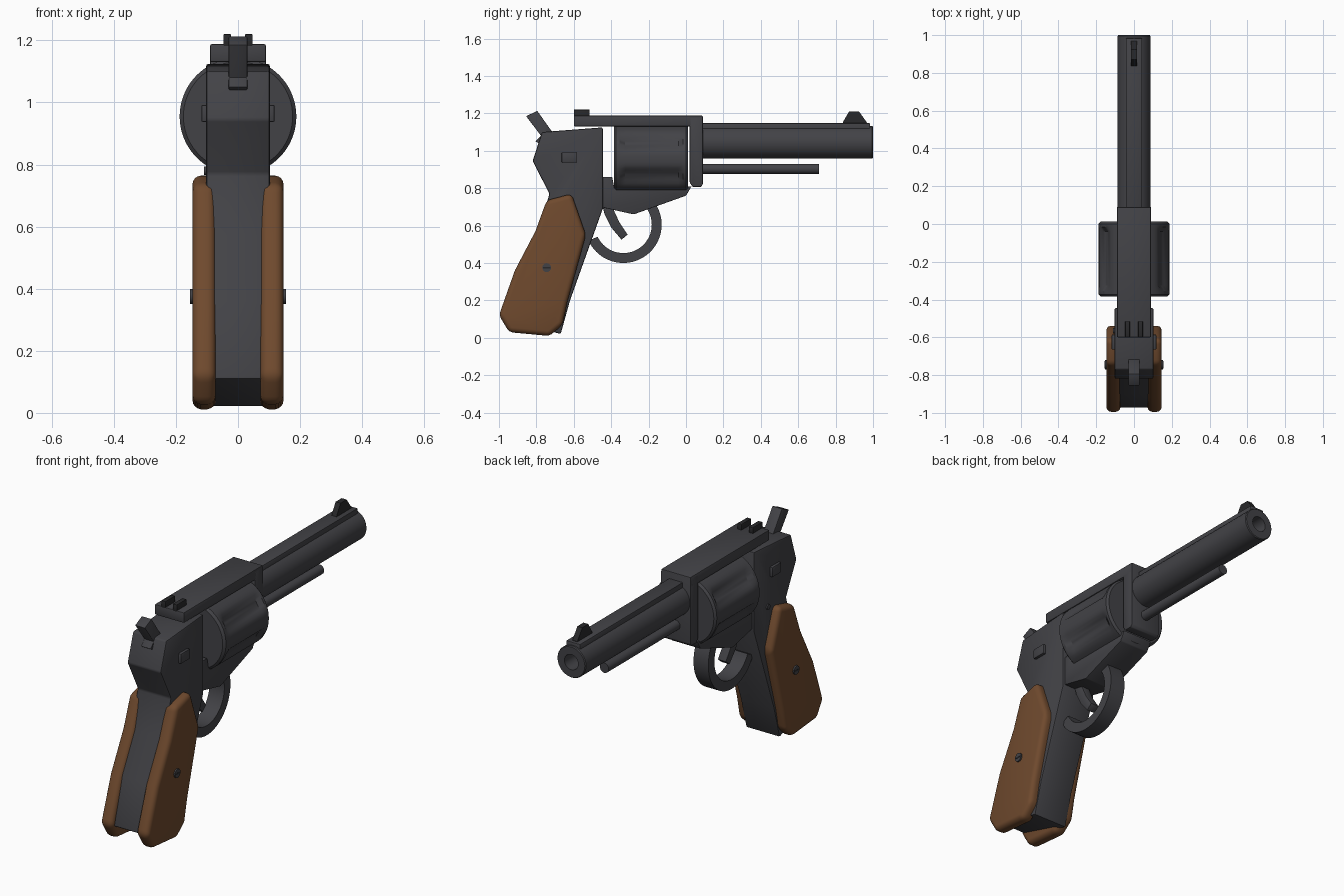
import bpy, bmesh, math
from mathutils import Matrix

if "Cube" in bpy.data.objects:
    bpy.data.objects.remove(bpy.data.objects["Cube"])


def material(name, rgb):
    m = bpy.data.materials.new(name)
    m.use_nodes = True
    m.diffuse_color = (*rgb, 1)
    m.node_tree.nodes["Principled BSDF"].inputs["Base Color"].default_value = (*rgb, 1)
    return m


STEEL = material("dark steel", (0.055, 0.055, 0.062))
WOOD = material("brown wood", (0.16, 0.068, 0.027))
BLACK = material("blackened steel", (0.022, 0.022, 0.024))


def finish(name, bm, mat, bevel=0.0, segments=2):
    """Round the hard edges, then store the mesh as an object."""
    bmesh.ops.recalc_face_normals(bm, faces=bm.faces)
    if bevel:
        hard = [e for e in bm.edges if e.calc_face_angle(0) > 0.4]
        bmesh.ops.bevel(bm, geom=hard, offset=bevel, segments=segments,
                        profile=0.5, affect='EDGES', clamp_overlap=True)
    mesh = bpy.data.meshes.new(name)
    bm.to_mesh(mesh)
    bm.free()
    mesh.materials.append(mat)
    obj = bpy.data.objects.new(name, mesh)
    bpy.context.collection.objects.link(obj)
    bpy.ops.object.select_all(action='DESELECT')
    obj.select_set(True)
    bpy.context.view_layer.objects.active = obj
    bpy.ops.object.shade_smooth_by_angle(angle=math.radians(35))
    return obj


def plate(name, outline, x0, x1, mat=STEEL, bevel=0.0, segments=2):
    """Extrude a side outline of (y, z) points from x0 to x1."""
    bm = bmesh.new()
    face = bm.faces.new([bm.verts.new((x0, y, z)) for y, z in outline])
    ext = bmesh.ops.extrude_face_region(bm, geom=[face])
    moved = [v for v in ext["geom"] if isinstance(v, bmesh.types.BMVert)]
    bmesh.ops.translate(bm, verts=moved, vec=(x1 - x0, 0, 0))
    return finish(name, bm, mat, bevel, segments)


def box(name, y0, y1, z0, z1, x0, x1, mat=STEEL, bevel=0.0):
    return plate(name, [(y0, z0), (y1, z0), (y1, z1), (y0, z1)], x0, x1, mat, bevel)


def lathe(name, profile, z, sides=32, radius_rule=None, mat=STEEL):
    """Rings of (radius, y) around a lengthwise axis at height z, capped at both ends."""
    bm = bmesh.new()
    rings = []
    for i, (r, y) in enumerate(profile):
        ring = []
        for k in range(sides):
            a = math.tau * k / sides
            rr = radius_rule(i, r, a) if radius_rule else r
            ring.append(bm.verts.new((rr * math.cos(a), y, z + rr * math.sin(a))))
        rings.append(ring)
    for a, b in zip(rings, rings[1:]):
        for k in range(sides):
            j = (k + 1) % sides
            bm.faces.new((a[k], a[j], b[j], b[k]))
    bm.faces.new(rings[0])
    bm.faces.new(rings[-1])
    return finish(name, bm, mat)


def pin(name, y, z, radius, x0, x1, mat=STEEL):
    """Short round pin lying across the model."""
    bm = bmesh.new()
    place = Matrix.Translation(((x0 + x1) / 2, y, z)) @ Matrix.Rotation(math.pi / 2, 4, 'Y')
    bmesh.ops.create_cone(bm, cap_ends=True, segments=16, radius1=radius,
                          radius2=radius, depth=abs(x1 - x0), matrix=place)
    return finish(name, bm, mat)


# Rear frame, running down inside the grip
plate("rear_frame",
      [(-0.77, 1.1), (-0.445, 1.125), (-0.445, 0.69), (-0.62, 0.2), (-0.67, 0.02),
       (-0.975, 0.11), (-0.9, 0.36), (-0.79, 0.57), (-0.73, 0.77), (-0.82, 0.945)],
      -0.103, 0.103, bevel=0.008)

# Lower frame, front block and top strap around the cylinder window
plate("lower_frame",
      [(-0.46, 0.86), (-0.395, 0.86), (-0.385, 0.81), (0.03, 0.81), (0.0, 0.76),
       (-0.28, 0.66), (-0.46, 0.7)], -0.09, 0.09, bevel=0.004)
plate("front_block",
      [(0.02, 0.83), (0.035, 0.807), (0.08, 0.807), (0.09, 0.82), (0.09, 1.18), (0.02, 1.18)],
      -0.09, 0.09, bevel=0.004)
box("top_strap", -0.6, 0.09, 1.13, 1.188, -0.09, 0.09, bevel=0.006)


# Fluted cylinder: six shallow grooves between two plain rims
def flutes(ring, r, a):
    if ring not in (3, 4):
        return r
    offset = (a + math.pi / 6) % (math.pi / 3) - math.pi / 6
    distance = abs(abs(offset) - math.pi / 6)
    return r - 0.022 * max(0.0, 1 - (distance / 0.3) ** 2)


lathe("cylinder",
      [(0.176, -0.385), (0.188, -0.373), (0.188, -0.355), (0.188, -0.325),
       (0.188, -0.04), (0.188, -0.015), (0.188, 0.0), (0.178, 0.012)],
      0.955, sides=72, radius_rule=flutes)

# Barrel with open bore, top rib and ejector rod
lathe("barrel", [(0.087, 0.08), (0.087, 0.995), (0.083, 1.0), (0.042, 1.0), (0.04, 0.6)], 1.045)
box("barrel_rib", 0.08, 0.985, 1.09, 1.148, -0.043, 0.043, bevel=0.006)
lathe("ejector_rod", [(0.027, 0.08), (0.027, 0.712)], 0.903, sides=20)

# Sights
plate("front_sight", [(0.835, 1.14), (0.84, 1.155), (0.872, 1.21), (0.925, 1.21), (0.968, 1.15),
                      (0.968, 1.14)], -0.015, 0.015, BLACK)
for side, label in ((1, "left"), (-1, "right")):
    box("rear_sight_" + label, -0.6, -0.515, 1.18, 1.22, side * 0.022, side * 0.047, BLACK, 0.003)

# Hammer
plate("hammer", [(-0.855, 1.185), (-0.795, 1.213), (-0.74, 1.135), (-0.7, 1.08),
                 (-0.77, 1.03), (-0.805, 1.05), (-0.775, 1.08)], -0.03, 0.03, bevel=0.003)

# Trigger guard bow and trigger
cy, cz, outer, inner = -0.335, 0.605, 0.205, 0.152
angles = [math.radians(-155 + 190 * i / 28) for i in range(29)]
bow = [(cy + outer * math.cos(a), cz + outer * math.sin(a)) for a in angles]
bow += [(cy + inner * math.cos(a), cz + inner * math.sin(a)) for a in reversed(angles)]
plate("trigger_guard", bow, -0.045, 0.045)
plate("trigger", [(-0.45, 0.72), (-0.39, 0.72), (-0.385, 0.68), (-0.355, 0.615), (-0.312, 0.552),
                  (-0.345, 0.525), (-0.4, 0.59), (-0.435, 0.66)], -0.025, 0.025, bevel=0.003)

# Wooden grip panels, screws and side buttons, mirrored left and right
GRIP = [(-0.745, 0.735), (-0.612, 0.77), (-0.535, 0.55), (-0.635, 0.19), (-0.66, 0.07),
        (-0.73, 0.01), (-0.945, 0.03), (-1.0, 0.12), (-0.915, 0.36), (-0.805, 0.57)]
for side, label in ((1, "left"), (-1, "right")):
    plate("grip_panel_" + label, GRIP, side * 0.072, side * 0.146, WOOD, 0.026, 4)
    pin("grip_screw_" + label, -0.745, 0.375, 0.024, side * 0.13, side * 0.154)
    box("screw_slot_" + label, -0.765, -0.725, 0.371, 0.379, side * 0.15, side * 0.155, BLACK)
    box("side_button_" + label, -0.665, -0.585, 0.937, 0.992, side * 0.09, side * 0.118,
        bevel=0.005)

# Small frame pin on the right side
pin("frame_pin_right", -0.565, 0.78, 0.014, -0.09, -0.11)
